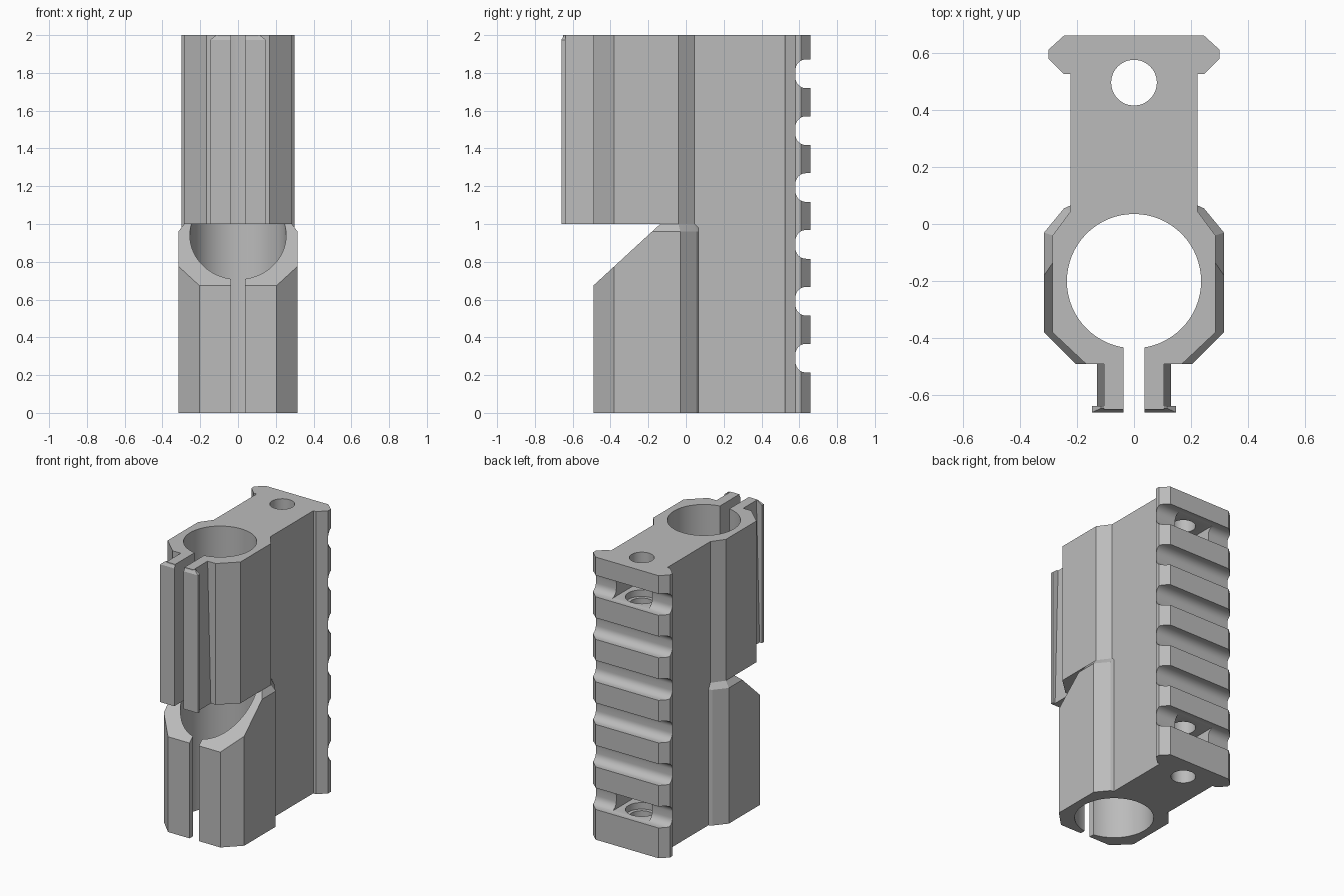
import bpy, bmesh, math

if "Cube" in bpy.data.objects:
    bpy.data.objects.remove(bpy.data.objects["Cube"], do_unlink=True)

grey = bpy.data.materials.new("plain_grey")
grey.use_nodes = True
colour = (0.5, 0.5, 0.5, 1)
grey.diffuse_color = colour
grey.node_tree.nodes["Principled BSDF"].inputs["Base Color"].default_value = colour


def loft(name, rings):
    """Solid through rings of 3D points, capped at both ends."""
    bm = bmesh.new()
    loops = [[bm.verts.new(p) for p in ring] for ring in rings]
    for a, b in zip(loops, loops[1:]):
        for i in range(len(a)):
            j = (i + 1) % len(a)
            bm.faces.new((a[i], a[j], b[j], b[i]))
    bm.faces.new(loops[0][::-1])
    bm.faces.new(loops[-1])
    bmesh.ops.recalc_face_normals(bm, faces=bm.faces)
    mesh = bpy.data.meshes.new(name)
    bm.to_mesh(mesh)
    bm.free()
    mesh.materials.append(grey)
    obj = bpy.data.objects.new(name, mesh)
    bpy.context.collection.objects.link(obj)
    return obj


def mirrored(half, z):
    """Half outline from front to back, completed across x = 0."""
    return [(x, y, z) for x, y in half] + [(-x, y, z) for x, y in half[::-1]]


def prism(name, half, z0, z1):
    return loft(name, [mirrored(half, z0), mirrored(half, z1)])


def box(name, x, y0, y1, z0, z1):
    return prism(name, [(x, y0), (x, y1)], z0, z1)


def along_x(name, outline, x):
    return loft(name, [[(s, y, z) for y, z in outline] for s in (-x, x)])


def rod(name, r, y, z0, z1, n=64):
    ring = [(r * math.cos(k * math.tau / n), y + r * math.sin(k * math.tau / n))
            for k in range(n)]
    return loft(name, [[(a, b, z) for a, b in ring] for z in (z0, z1)])


def combine(target, other, operation):
    """Apply a boolean and discard the second solid."""
    mod = target.modifiers.new("combine", 'BOOLEAN')
    mod.operation, mod.solver, mod.object = operation, 'EXACT', other
    bpy.context.view_layer.update()
    graph = bpy.context.evaluated_depsgraph_get()
    mesh = bpy.data.meshes.new_from_object(target.evaluated_get(graph))
    target.modifiers.clear()
    target.data = mesh
    bpy.data.objects.remove(other, do_unlink=True)


# Spine with the flared rail at the back
body = prism("rail_clamp_body", [
    (0.222, 0.0), (0.222, 0.525), (0.245, 0.525), (0.3, 0.58),
    (0.3, 0.61), (0.245, 0.66)], 0, 2)

# Upper clamp
upper_half = [(0.168, -0.49), (0.285, -0.38), (0.285, -0.04),
              (0.222, 0.045), (0.2, 0.075)]
upper = prism("upper_clamp", upper_half, 1, 2)

# Lower clamp with a chamfered shoulder and a sloping front cut
lower_half = [(0.205, -0.49), (0.315, -0.38), (0.315, -0.03),
              (0.245, 0.055), (0.2, 0.075)]
lower = loft("lower_clamp", [mirrored(lower_half, 0), mirrored(lower_half, 0.96),
                             mirrored(upper_half, 1)])
wedge = along_x("slope_cutter", [(-0.598, 0.575), (-0.028, 1.1), (-0.598, 1.1)], 0.5)
combine(lower, wedge, 'DIFFERENCE')

# Tapered jaw neck and the flange along its front
neck = loft("jaw_neck", [mirrored([(x, -0.65), (x, -0.45)], z)
                         for x, z in ((0.13, 1), (0.105, 2))])
flange = loft("jaw_flange", [mirrored([(x, y), (x, -0.638)], z) for x, y, z in (
    (0.147, -0.66, 1), (0.147, -0.66, 1.975), (0.115, -0.645, 2))])

for part in (upper, lower, neck, flange):
    combine(body, part, 'UNION')

# Bores and the front slit
for cutter in (rod("upper_bore", 0.235, -0.2, 0.9, 2.1),
               rod("lower_bore", 0.255, -0.2, -0.1, 1.0),
               box("slit", 0.037, -0.8, -0.3, -0.1, 2.1),
               rod("screw_hole", 0.08, 0.495, -0.1, 2.1, 48)):
    combine(body, cutter, 'DIFFERENCE')

# Rounded cross slots, with screw pockets in the end ones
depth, half_height, radius = 0.58, 0.076, 0.055
for i in range(6):
    z = 0.29 + i * 0.301
    outline = [(0.75, z - half_height)]
    for sign in (-1, 1):
        arc = [(depth + radius - radius * math.cos(a),
                z + sign * (half_height - radius + radius * math.sin(a)))
               for a in (k * math.pi / 16 for k in range(9))]
        outline += arc[::-1] if sign < 0 else arc
    outline.append((0.75, z + half_height))
    combine(body, along_x("slot", outline, 0.5), 'DIFFERENCE')
    if i in (0, 5):
        combine(body, box("pocket", 0.14, 0.36, 0.75, z - 0.074, z + 0.074), 'DIFFERENCE')
        combine(body, rod("counterbore", 0.105, 0.495, z - 0.12, z, 48), 'DIFFERENCE')

bpy.ops.object.select_all(action='DESELECT')
body.select_set(True)
bpy.context.view_layer.objects.active = body
bpy.ops.object.shade_smooth_by_angle(angle=math.radians(20))
